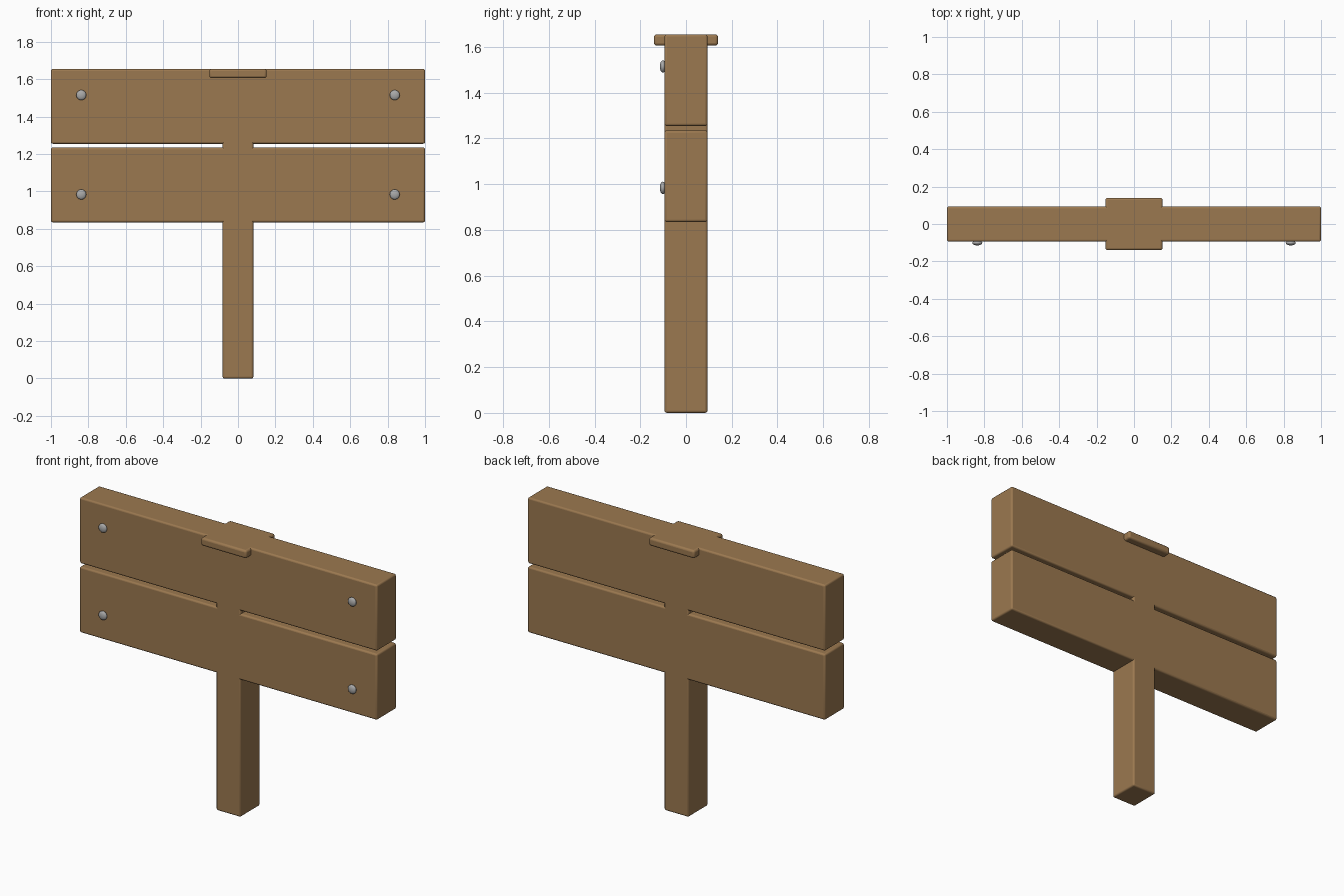
import bpy

if "Cube" in bpy.data.objects:
    bpy.data.objects.remove(bpy.data.objects["Cube"])

D = 0.094  # half depth of the timber


def material(name, rgb):
    m = bpy.data.materials.new(name)
    m.diffuse_color = (*rgb, 1)
    m.use_nodes = True
    m.node_tree.nodes["Principled BSDF"].inputs["Base Color"].default_value = m.diffuse_color
    return m


wood = material("wood", (0.33, 0.19, 0.08))
metal = material("metal", (0.4, 0.4, 0.4))


def box(name, lo, hi, bevel=0.01):
    centre = [(a + b) / 2 for a, b in zip(lo, hi)]
    bpy.ops.mesh.primitive_cube_add(size=1, location=centre)
    ob = bpy.context.object
    ob.name = name
    ob.scale = [b - a for a, b in zip(lo, hi)]
    bpy.ops.object.transform_apply(location=False, rotation=False, scale=True)
    ob.data.materials.append(wood)
    bpy.ops.object.shade_smooth_by_angle()
    mod = ob.modifiers.new("Soft edges", 'BEVEL')
    mod.width = bevel
    mod.segments = 3
    return ob


# Upright post, flush with the boards front and back
box("post", (-0.082, -D, 0), (0.082, D, 1.65))

# Two sign boards, each with a screw near either end
for label, bottom, screw_z in (("lower", 0.835, 0.984), ("upper", 1.255, 1.515)):
    box(label + "_board", (-1, -D, bottom), (1, D, bottom + 0.4))
    for side, x in (("left", -0.838), ("right", 0.838)):
        bpy.ops.mesh.primitive_uv_sphere_add(segments=20, ring_count=12, radius=0.027,
                                             location=(x, -0.101, screw_z))
        screw = bpy.context.object
        screw.name = f"{label}_{side}_screw"
        screw.scale = (1, 0.5, 1)
        screw.data.materials.append(metal)
        bpy.ops.object.shade_smooth()

# Cap block wrapping the top of the post
box("post_cap", (-0.153, -0.14, 1.606), (0.153, 0.14, 1.655), 0.012)
